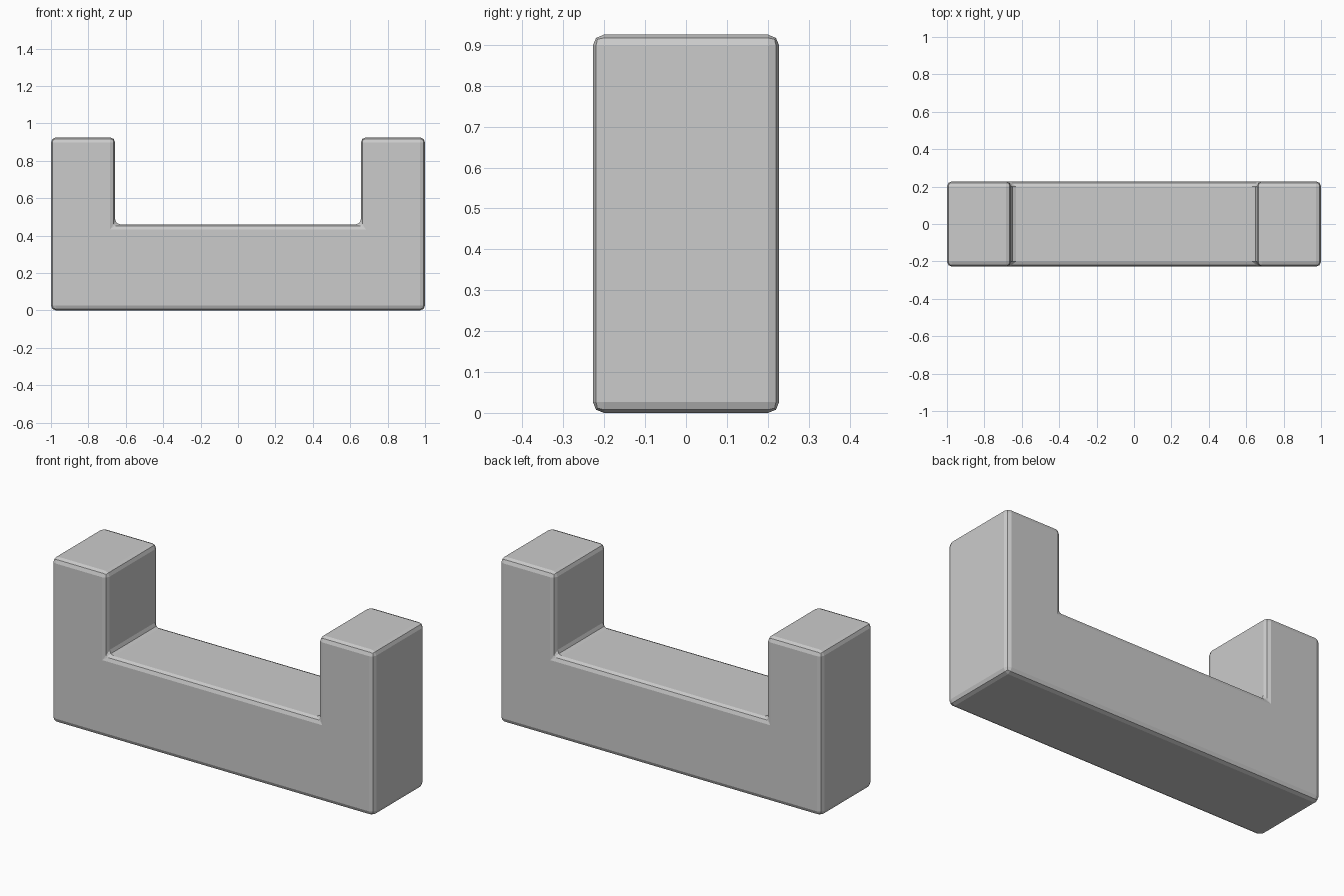
import bpy
import bmesh

if "Cube" in bpy.data.objects:
    bpy.data.objects.remove(bpy.data.objects["Cube"])

# Half of the U profile (x, z), mirrored to close the outline
half = [(1.0, 0.0), (1.0, 0.925), (0.657, 0.925), (0.657, 0.46)]
profile = half + [(-x, z) for x, z in reversed(half)]
depth = 0.456

# U-shaped block: profile extruded front to back
bm = bmesh.new()
face = bm.faces.new([bm.verts.new((x, -depth / 2, z)) for x, z in profile])
extruded = bmesh.ops.extrude_face_region(bm, geom=[face])["geom"]
bmesh.ops.translate(bm, vec=(0, depth, 0),
                    verts=[v for v in extruded if isinstance(v, bmesh.types.BMVert)])
bmesh.ops.recalc_face_normals(bm, faces=bm.faces)
mesh = bpy.data.meshes.new("u_block")
bm.to_mesh(mesh)
bm.free()
block = bpy.data.objects.new("u_block", mesh)
bpy.context.collection.objects.link(block)

# Small rounded edges, including the notch's inner corners
bevel = block.modifiers.new("edge_rounding", 'BEVEL')
bevel.width = 0.027
bevel.segments = 2
bevel.limit_method = 'ANGLE'
